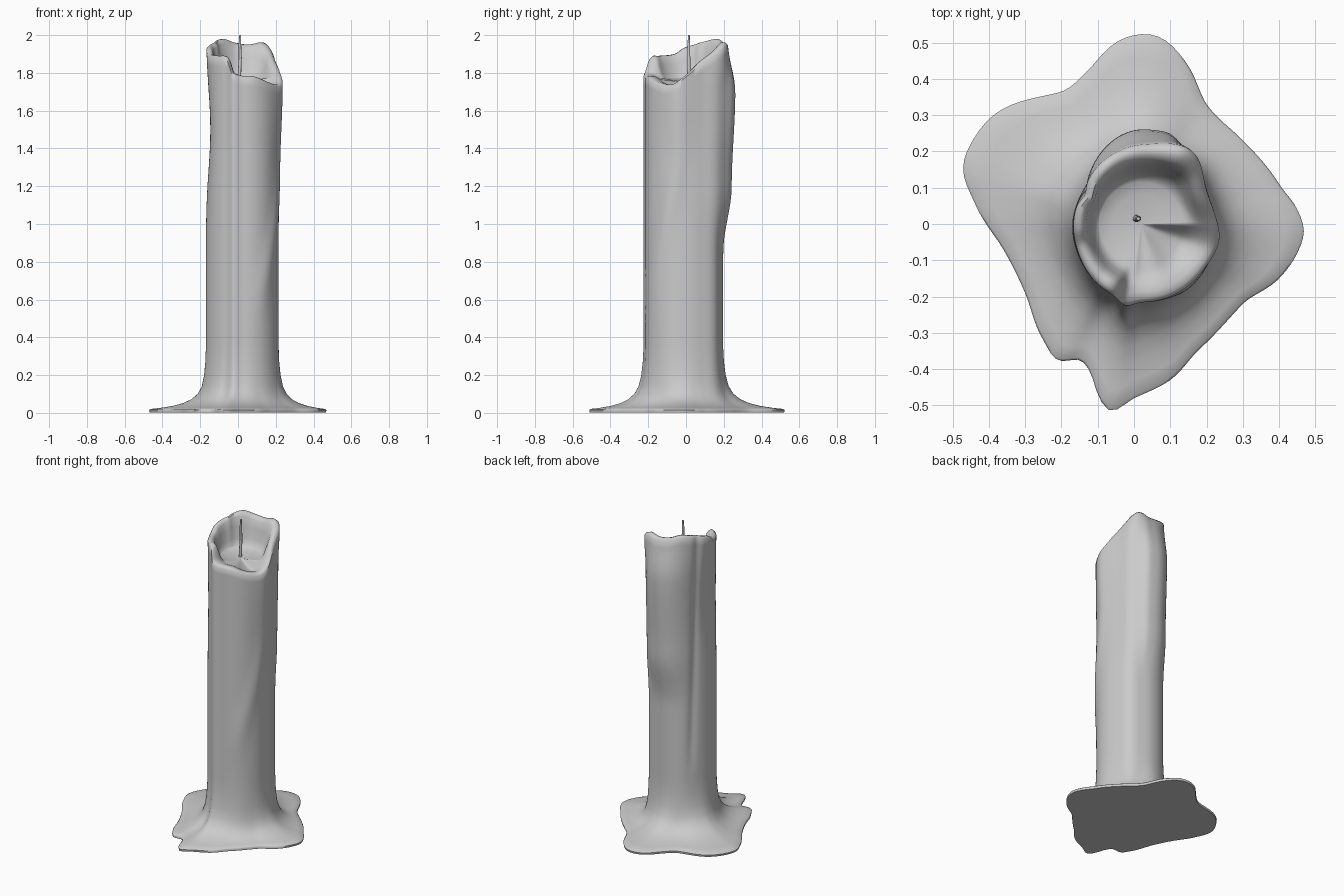
import bpy, bmesh, math
from math import sin, cos, tau, radians, degrees, exp

cube = bpy.data.objects.get("Cube")
if cube:
    bpy.data.objects.remove(cube, do_unlink=True)

CX, CY = 0.02, 0.0      # axis of the candle body
SEGMENTS = 144
FLARE_TOP = 0.34        # height where the foot merges into the body


def closed_spline(points):
    """Smooth periodic function of an angle in degrees."""
    pts = sorted(points)
    n = len(pts)

    def value(angle):
        angle %= 360
        i = max((k for k in range(n) if pts[k][0] <= angle), default=-1)

        def knot(k):
            return pts[k % n][0] + 360 * (k // n), pts[k % n][1]
        (a0, v0), (a1, v1), (a2, v2), (a3, v3) = [knot(i + k) for k in (-1, 0, 1, 2)]
        t = (angle - a1) / (a2 - a1)
        m1 = (v2 - v0) / (a2 - a0) * (a2 - a1)
        m2 = (v3 - v1) / (a3 - a1) * (a2 - a1)
        return ((2*t**3 - 3*t**2 + 1) * v1 + (t**3 - 2*t**2 + t) * m1
                + (3*t**2 - 2*t**3) * v2 + (t**3 - t**2) * m2)
    return value


def ramp(points, x):
    """Piecewise interpolation with eased steps."""
    if x <= points[0][0]:
        return points[0][1]
    for (x0, y0), (x1, y1) in zip(points, points[1:]):
        if x <= x1:
            t = (x - x0) / (x1 - x0)
            return y0 + (y1 - y0) * t * t * (3 - 2 * t)
    return points[-1][1]


def bump(angle, centre, width):
    d = (angle - centre + 180) % 360 - 180
    return exp(-(d / width) ** 2)


# Puddle outline in hundredths
outline = [(46.8, -2), (45, 4), (40, 11), (29, 24), (20, 33), (14, 45), (8, 51),
           (2, 52.3), (-5, 50), (-13, 42), (-20, 36.5), (-38, 30.5), (-46, 20),
           (-47, 14), (-44, 6), (-36, -7), (-30, -19), (-25, -32), (-21, -37.5),
           (-15, -37.5), (-12, -41), (-9, -49), (-6, -51.5), (0, -48), (10, -43),
           (18, -34.5), (30, -22), (40, -15), (45, -8)]
puddle_radius = closed_spline([
    (degrees(math.atan2(y / 100 - CY, x / 100 - CX)) % 360,
     math.hypot(x / 100 - CX, y / 100 - CY)) for x, y in outline])

# Rim height and plain body radius around the axis
rim_height = closed_spline([
    (0, 1.79), (20, 1.85), (40, 1.9), (60, 1.96), (80, 1.95), (100, 1.96), (120, 1.98),
    (140, 1.97), (165, 1.95), (185, 1.93), (200, 1.9), (230, 1.89), (248, 1.88),
    (258, 1.8), (290, 1.78), (315, 1.75), (340, 1.74)])
plain_radius = closed_spline([
    (0, .195), (25, .195), (47, .208), (70, .198), (90, .197), (120, .195), (150, .186),
    (180, .19), (210, .195), (240, .207), (270, .215), (300, .214), (330, .205)])


def body_radius(a, z):
    r = plain_radius(a) + .016 * bump(a, 259, 7)
    # Melted bulge high on the back, with two lobes
    swell = ramp([(.85, 0), (1.2, .045), (1.7, .064), (1.98, .018)], z)
    r += swell * (bump(a, 88, 38) + .15 * bump(a, 72, 8))
    r += ramp([(1.7, 0), (1.95, .03)], z) * bump(a, 58, 18)
    # Hollows on the side and in the back
    r -= .024 * bump(a, 180, 35) * exp(-((z - 1.5) / .3) ** 2)
    r -= .01 * bump(a, 135 + 9 * z, 8) * ramp([(.3, 0), (.7, 1)], z)
    # Run of wax slanting over the front
    slant = 285 + 50 * ramp([(.5, 0), (1.4, 1)], z)
    r += .009 * bump(a, slant + 14, 14) * ramp([(.4, 0), (.8, 1)], z)
    r += .012 * bump(a, 350, 30) * ramp([(1.3, 0), (1.7, 1)], z)
    return r


def make_object(name, bm, material):
    bmesh.ops.recalc_face_normals(bm, faces=bm.faces)
    mesh = bpy.data.meshes.new(name)
    bm.to_mesh(mesh)
    bm.free()
    mesh.materials.append(material)
    obj = bpy.data.objects.new(name, mesh)
    bpy.context.collection.objects.link(obj)
    bpy.ops.object.select_all(action='DESELECT')
    obj.select_set(True)
    bpy.context.view_layer.objects.active = obj
    bpy.ops.object.shade_smooth_by_angle(angle=radians(55))
    return obj


def loft(bm, rings):
    """Skin a stack of rings and cap both ends."""
    loops = [[bm.verts.new(p) for p in ring] for ring in rings]
    for low, high in zip(loops, loops[1:]):
        n = len(low)
        for i in range(n):
            j = (i + 1) % n
            bm.faces.new((low[i], low[j], high[j], high[i]))
    for loop in (loops[0], loops[-1]):
        bm.faces.new(loop)


def ring(rule):
    """Ring around the axis; rule gives (radius, height) for an angle."""
    points = []
    for i in range(SEGMENTS):
        a = 360 * i / SEGMENTS
        r, z = rule(a)
        points.append((CX + r * cos(radians(a)), CY + r * sin(radians(a)), z))
    return points


def foot(f, z):
    def rule(a):
        inner = body_radius(a, FLARE_TOP)
        return inner + (puddle_radius(a) - inner) * f, z
    return ring(rule)


def wall(t):
    def rule(a):
        z = FLARE_TOP + (rim_height(a) - .012 - FLARE_TOP) * t
        return body_radius(a, z), z
    return ring(rule)


def bowl(inset, drop):
    """Inset from the wall; drop runs from the rim (0) to the pool (1)."""
    def rule(a):
        top = rim_height(a)
        floor = min(1.77, top - .02)
        lip = body_radius(a, top) - .012
        return lip - (lip - .115) * inset, top + (floor - top) * drop
    return ring(rule)


wax = bpy.data.materials.new("grey_wax")
wax.use_nodes = True
wax.diffuse_color = (.6, .6, .6, 1)
wax.node_tree.nodes["Principled BSDF"].inputs["Base Color"].default_value = (.6, .6, .6, 1)

# Candle: puddle, flared foot, wall, lip and melted bowl in one skin
profile = [(1, .015), (.97, .021), (.8, .027), (.6, .037), (.42, .052), (.28, .072),
           (.17, .1), (.09, .14), (.04, .2), (.012, .27)]
rings = [foot(.99, .002)] + [foot(f, z) for f, z in profile]
rings += [wall(i / 36) for i in range(37)]
rings += [bowl(i, d) for i, d in
          [(0, 0), (.2, .01), (.38, .12), (.52, .4), (.68, .75), (.84, .95), (1, 1)]]
rings += [ring(lambda a, r=r, z=z: (r, z + (min(1.77, rim_height(a) - .02) - 1.77) * r / .115))
          for r, z in [(.08, 1.763), (.04, 1.757), (.008, 1.755)]]
bm = bmesh.new()
loft(bm, rings)
make_object("candle_body", bm, wax)

# Wick: thin, slightly bent and tapered
bm = bmesh.new()
wick = [(.006, 1.74, .01), (.008, 1.8, .009), (.012, 1.88, .008),
        (.01, 1.95, .007), (.012, 2.0, .005)]
loft(bm, [[(x + r * cos(tau * k / 10), .015 + r * sin(tau * k / 10), z)
           for k in range(10)] for x, z, r in wick])
make_object("wick", bm, wax)
